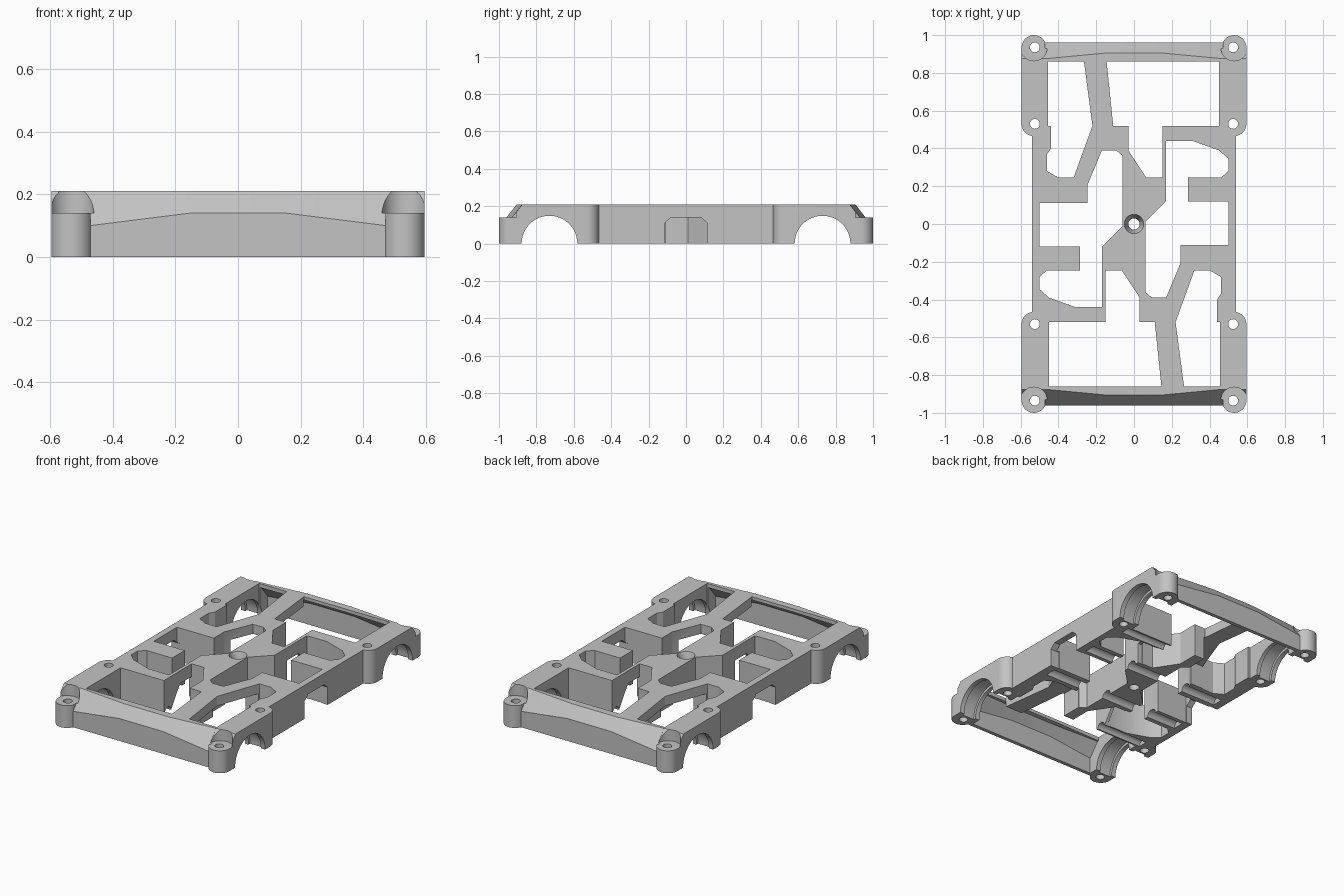
import bpy, bmesh
from math import sin, cos, pi, radians
from mathutils import Matrix

cube = bpy.data.objects.get("Cube")
if cube:
    bpy.data.objects.remove(cube)

TOP = 0.21

grey = bpy.data.materials.new("plastic grey")
grey.use_nodes = True
colour = (0.55, 0.55, 0.55, 1)
grey.diffuse_color = colour
grey.node_tree.nodes["Principled BSDF"].inputs["Base Color"].default_value = colour


def loft(name, sections, turn=0):
    """Solid through matching rings of points, turned about z."""
    bm = bmesh.new()
    rings = [[bm.verts.new(p) for p in ring] for ring in sections]
    n = len(rings[0])
    for a, b in zip(rings, rings[1:]):
        for i in range(n):
            j = (i + 1) % n
            bm.faces.new((a[i], a[j], b[j], b[i]))
    bm.faces.new(rings[0])
    bm.faces.new(rings[-1])
    bmesh.ops.recalc_face_normals(bm, faces=bm.faces)
    bm.transform(Matrix.Rotation(turn, 4, 'Z'))
    mesh = bpy.data.meshes.new(name)
    bm.to_mesh(mesh)
    bm.free()
    ob = bpy.data.objects.new(name, mesh)
    bpy.context.collection.objects.link(ob)
    return ob


def arc(cx, cy, r, start, end, steps):
    angles = [radians(start + (end - start) * i / steps) for i in range(steps + 1)]
    return [(cx + r * cos(a), cy + r * sin(a)) for a in angles]


def circle(cx, cy, r, n=32):
    return arc(cx, cy, r, 0, 360 - 360 / n, n - 1)


def upright(pts, z0, z1):
    return [[(x, y, z) for x, y in pts] for z in (z0, z1)]


def sideways(pts, x0, x1):
    return [[(x, y, z) for y, z in pts] for x in (x0, x1)]


def box(x0, x1, y0, y1):
    return [(x0, y0), (x1, y0), (x1, y1), (x0, y1)]


# Outer plan with rounded screw bosses
corner = arc(0.53, 0.53, 0.065, -80, 0, 10) + arc(0.53, 0.935, 0.065, 0, 157, 20)
left = [(-x, y) for x, y in reversed(corner)]
half = corner + left
plan = half + [(-x, -y) for x, y in half]
frame = loft("chassis_frame", upright(plan, 0, TOP))
frame.data.materials.append(grey)


def cut(sections, turn=0):
    cutter = loft("cutter", sections, turn)
    cutter.hide_render = True
    mod = frame.modifiers.new("cut", 'BOOLEAN')
    mod.operation = 'DIFFERENCE'
    mod.solver = 'EXACT'
    mod.object = cutter
    bpy.context.view_layer.objects.active = frame
    bpy.ops.object.modifier_apply(modifier=mod.name)
    mesh = cutter.data
    bpy.data.objects.remove(cutter)
    bpy.data.meshes.remove(mesh)


# Openings through the deck
strut_bay = [(-.455, .86), (-.455, .52), (-.44, .52), (-.44, .4), (-.46, .37),
             (-.46, .28), (-.4, .245), (-.32, .245), (-.22, .52), (-.265, .86)]
wide_bay = [(-.145, .86), (.45, .86), (.45, .52), (.15, .52), (.15, .245),
            (.065, .245), (-.03, .39), (-.03, .52), (-.11, .52)]
middle_bay = [(.17, .44), (.31, .44), (.45, .39), (.5, .345), (.5, .28), (.46, .245),
              (.285, .245), (.285, .12), (.5, .12), (.5, -.11), (.245, -.11),
              (.245, -.21), (.17, -.39), (.095, -.39), (.06, -.36), (.06, .01), (.17, .12)]


# Sloped end bar: outer bevel line from (y, z) to the top edge
def bevel(x, y0, z0, y1):
    dy, dz = y1 - y0, TOP - z0
    return [(x, y0, z0), (x, y1 + dy, TOP + dz), (x, 1.1, 0.4), (x, 1.1, z0)]


# Hollow behind the end bar, following the bevel
def hollow(x, y_top, z_low, z_top):
    return [(x, .855, -.02), (x, .937, -.02), (x, .937, z_low),
            (x, y_top, z_top), (x, .855, z_top)]


edge, mid = (.96, .10, .875), (.96, .14, .905)
middle_bevel = [bevel(-.47, *edge), bevel(-.15, *mid), bevel(.15, *mid), bevel(.47, *edge)]
side_bevel = (.921, .15, .875)
thin, thick = (.87, .10, .185), (.89, .135, .19)
bar_hollow = [hollow(-.45, *thin), hollow(-.15, *thick), hollow(.15, *thick), hollow(.45, *thin)]
window = [(-.115, -.02), (-.115, .11), (-.08, .14), (.08, .14), (.115, .11), (.115, -.02)]
wall_taper = [(.24, -.02), (.46, -.02), (.36, .13), (.24, .13)]

for turn in (0, pi):
    for bay in (strut_bay, wide_bay, middle_bay):
        cut(upright(bay, -.1, .4), turn)
    # Thin struts, tapered bay wall and hollow end bar
    cut(upright(box(-.335, -.1, .25, .87), -.1, .15), turn)
    cut(sideways(wall_taper, .14, .19), turn)
    cut(bar_hollow, turn)
    cut(middle_bevel, turn)
    for s in (-1, 1):
        cut([bevel(s * .46, *side_bevel), bevel(s * .7, *side_bevel)], turn)
        # Corner screw seats and screw holes
        cut(upright(circle(s * .53, .935, .071), .14, .45), turn)
        for y in (.53, .935):
            cut(upright(circle(s * .525, y, .026, 24), -.1, .5), turn)
        # Wheel bearing arch with inner groove
        cut(sideways(circle(.73, 0, .149, 48), s * .4, s * .7), turn)
        cut(sideways(circle(.73, 0, .165, 48), s * .48, s * .565), turn)
    # Side window and shaft grooves
    cut(sideways(window, .48, .7), turn)
    cut(sideways(circle(.18, 0, .035, 24), -.49, .49), turn)
    cut(sideways(circle(.48, 0, .03, 24), .1, .47), turn)

# Countersunk centre screw hole
cut(upright(circle(0, 0, .03), -.1, .4))
cut([[(x, y, z) for x, y in circle(0, 0, r)] for r, z in ((.03, .15), (.055, .22))])

bpy.ops.object.select_all(action='DESELECT')
frame.select_set(True)
bpy.context.view_layer.objects.active = frame
bpy.ops.object.shade_smooth_by_angle(angle=radians(25))
